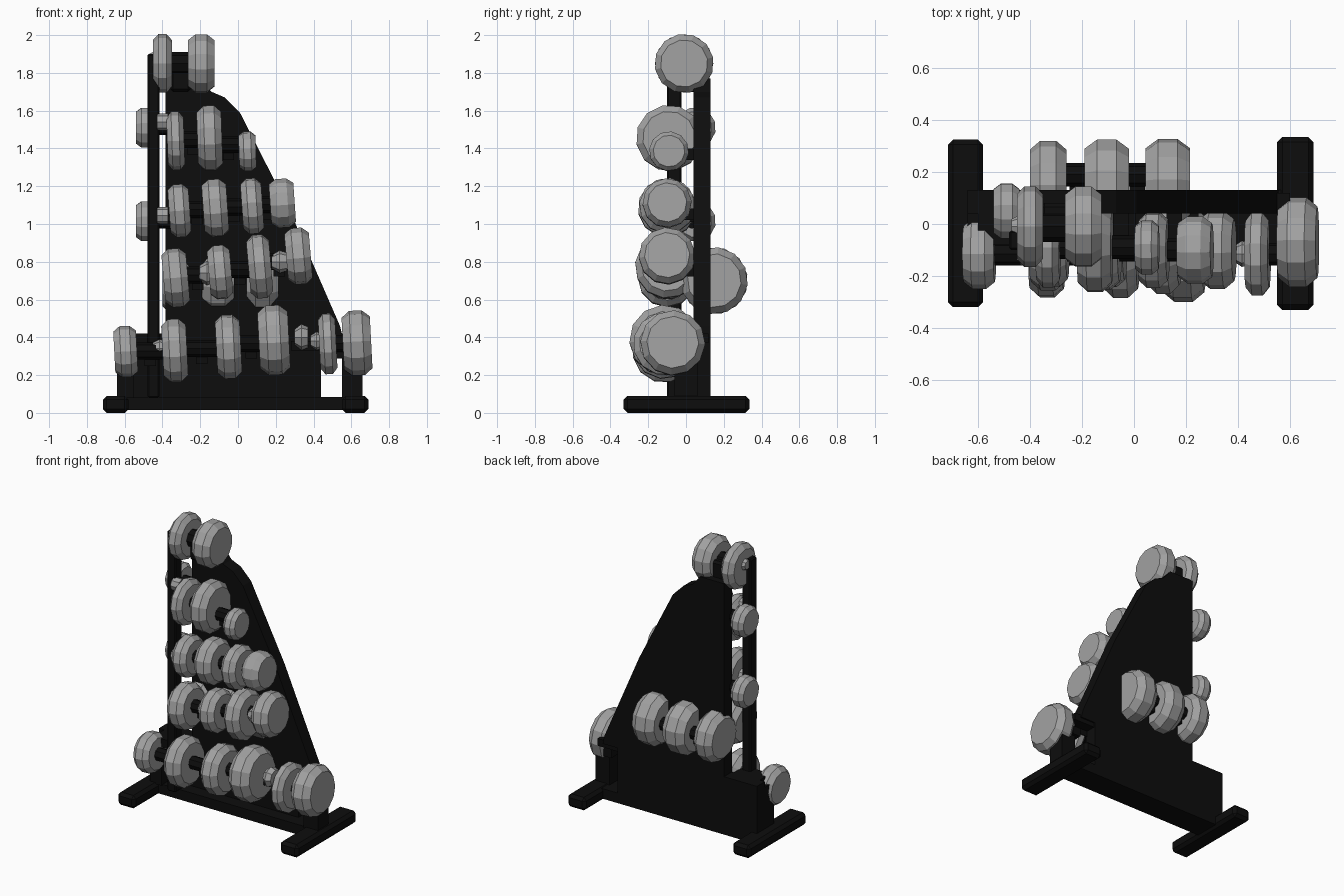
import bpy, bmesh, math
from mathutils import Matrix, Vector

if "Cube" in bpy.data.objects:
    bpy.data.objects.remove(bpy.data.objects["Cube"])


def material(name, rgb):
    m = bpy.data.materials.new(name)
    m.diffuse_color = (*rgb, 1)
    m.use_nodes = True
    m.node_tree.nodes["Principled BSDF"].inputs["Base Color"].default_value = m.diffuse_color
    return m


BLACK = material("frame_black", (0.004, 0.004, 0.004))
GREY = material("weight_grey", (0.36, 0.36, 0.36))


def finish(name, bm, mat):
    bmesh.ops.recalc_face_normals(bm, faces=bm.faces)
    me = bpy.data.meshes.new(name)
    bm.to_mesh(me)
    bm.free()
    me.materials.append(mat)
    ob = bpy.data.objects.new(name, me)
    bpy.context.collection.objects.link(ob)
    return ob


def box(name, x0, x1, y0, y1, z0, z1, bevel=0.0, mat=BLACK):
    bm = bmesh.new()
    bmesh.ops.create_cube(bm, size=1)
    for v in bm.verts:
        v.co = Vector((x0 + (v.co.x + .5) * (x1 - x0),
                       y0 + (v.co.y + .5) * (y1 - y0),
                       z0 + (v.co.z + .5) * (z1 - z0)))
    if bevel:
        bmesh.ops.bevel(bm, geom=bm.edges[:], offset=bevel, segments=1, affect='EDGES')
    return finish(name, bm, mat)


def turned(name, x, y, z, profile, mat, sides=11, tilt=0.0, spin=0.0):
    """Solid of revolution around the x axis; profile = (offset, radius) pairs."""
    bm = bmesh.new()
    rings = []
    for off, r in profile:
        rings.append([bm.verts.new((off, r * math.cos(spin + 2 * math.pi * i / sides),
                                    r * math.sin(spin + 2 * math.pi * i / sides)))
                      for i in range(sides)])
    for a, b in zip(rings, rings[1:]):
        for i in range(sides):
            j = (i + 1) % sides
            bm.faces.new((a[i], a[j], b[j], b[i]))
    bm.faces.new(rings[0])
    bm.faces.new(rings[-1])
    bm.transform(Matrix.Translation((x, y, z)) @ Matrix.Rotation(tilt, 4, 'Y'))
    return finish(name, bm, mat)


def weight(name, x, y, z, r, w, tilt, spin):
    turned(name, x, y, z, [(-w / 2, r * .8), (-w * .22, r), (w * .22, r), (w / 2, r * .8)],
           GREY, 12, tilt, spin)


def bar(name, x0, x1, y, z, r, mat=BLACK):
    turned(name, 0, y, z, [(x0, r), (x1, r)], mat, 8)


# base: two feet and a connecting beam
box("left_foot", -.715, -.58, -.32, .325, 0, .09, .02)
box("right_foot", .55, .69, -.33, .335, 0, .09, .02)
box("base_beam", -.62, .6, -.05, .13, .015, .085)

# lower board, short posts and tall slim post
box("lower_board", -.64, .44, .04, .13, .08, .42)
box("left_short_post", -.64, -.55, -.06, .04, .08, .38)
box("right_short_post", .55, .66, -.06, .06, .08, .42)
box("right_post_link", .44, .60, .04, .12, .37, .42)
box("tall_post", -.48, -.415, -.10, -.025, .08, 1.9, .008)

# slanted back panel
outline = [(-.385, .40), (.555, .40), (.54, .46), (.27, 1.08), (.01, 1.59),
           (-.07, 1.67), (-.14, 1.70), (-.2, 1.77), (-.385, 1.77)]
bm = bmesh.new()
face = bm.faces.new([bm.verts.new((x, .04, z)) for x, z in outline])
ext = bmesh.ops.extrude_face_region(bm, geom=[face])
bmesh.ops.translate(bm, vec=(0, .09, 0),
                    verts=[g for g in ext["geom"] if isinstance(g, bmesh.types.BMVert)])
finish("back_panel", bm, BLACK)

# rows of weights: y, tilt in degrees, then (x, z, radius, width)
rows = {
    "top": (-.01, 0, [(-.40, 1.85, .155, .10), (-.195, 1.85, .157, .14)]),
    "second": (-.09, -2, [(-.33, 1.44, .155, .09), (-.15, 1.455, .175, .13),
                          (.05, 1.385, .105, .09)]),
    "third": (-.10, -4, [(-.31, 1.07, .14, .11), (-.12, 1.085, .155, .13),
                         (.075, 1.095, .148, .11), (.235, 1.11, .13, .13)]),
    "fourth": (-.10, -5, [(-.33, .715, .155, .13), (-.095, .745, .145, .12),
                          (.115, .775, .17, .12), (.32, .83, .15, .13)]),
    "bottom": (-.115, -3, [(-.595, .325, .135, .12), (-.335, .33, .17, .13),
                           (-.05, .35, .17, .13), (.19, .385, .185, .16),
                           (.475, .365, .165, .09), (.63, .37, .172, .15)]),
    "rear": (.15, 0, [(-.33, .70, .17, .14), (-.105, .70, .178, .17), (.13, .70, .178, .17)]),
}
for row, (y, tilt, items) in rows.items():
    hy = .19 if row == "rear" else y
    for i, (x, z, r, w) in enumerate(items):
        wy = -.07 if x > .6 else y
        weight(f"{row}_weight_{i + 1}", x, wy, z, r, w, math.radians(tilt), .2 * i)
    # handles and the saddles that carry them
    for i, (a, b) in enumerate(zip(items, items[1:])):
        z = (a[1] + b[1]) / 2
        if row == "bottom" and i == 3:
            continue
        bar(f"{row}_handle_{i + 1}", a[0], b[0], hy, z, .06 if row == "top" else .045)
        mid = (a[0] + b[0]) / 2
        lo, hi = sorted((hy, .08))
        box(f"{row}_saddle_{i + 1}", mid - .03, mid + .03, lo, hi, z - .08, z - .02)

# top handle carrier up from the panel
box("top_carrier", -.36, -.25, -.03, .08, 1.70, 1.88, .015)

# small weights on the outer side of the tall post
for i, z in enumerate((1.51, 1.015)):
    weight(f"side_weight_{i + 1}", -.49, .05, z, .108, .10, 0, .3)
    bar(f"side_handle_{i + 1}", -.46, -.35, .03, z, .04)
    bar(f"side_hub_{i + 1}", -.43, -.37, -.09, z + .03, .045, GREY)

# grey collars beside some weights
for i, (x, z, r, w) in enumerate([(-.165, .74, .065, .08), (.22, .80, .06, .08),
                                  (-.415, .34, .05, .08), (.335, .40, .07, .07),
                                  (.415, .38, .05, .06), (-.43, 1.87, .05, .08)]):
    turned(f"collar_{i + 1}", x, -.115 if z < 1 else -.01, z,
           [(-w / 2, r * .6), (0, r), (w / 2, r * .8)], GREY, 8)

# front rail tying the short posts to the lower row
box("front_rail", -.6, -.4, -.08, .04, .36, .42)
box("right_carrier", .28, .62, -.12, .05, .33, .38)
